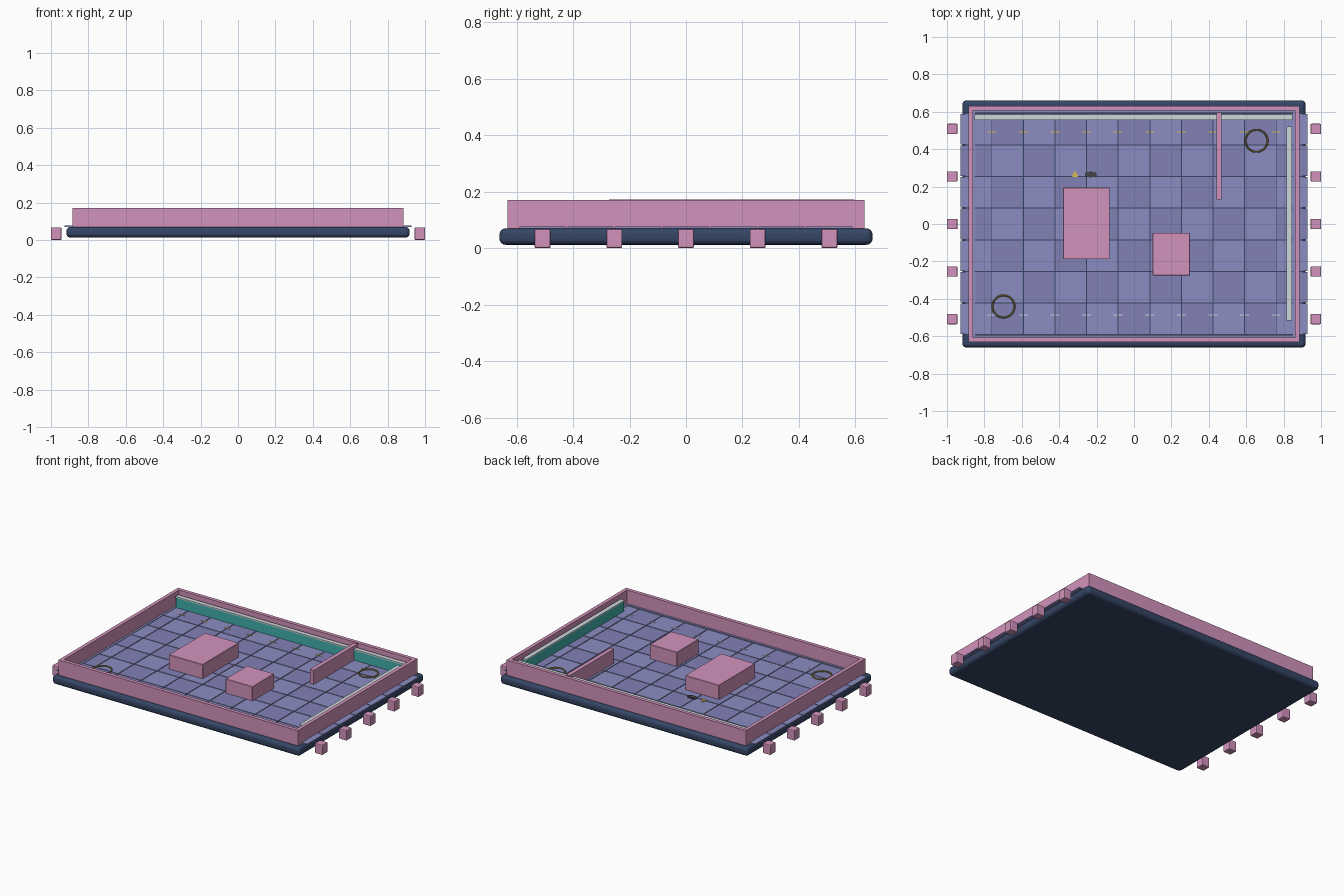
import bpy, bmesh
from math import radians
from mathutils import Matrix, Vector

if "Cube" in bpy.data.objects:
    bpy.data.objects.remove(bpy.data.objects["Cube"])


def material(name, rgb):
    m = bpy.data.materials.new(name)
    m.diffuse_color = (*rgb, 1)
    m.use_nodes = True
    m.node_tree.nodes["Principled BSDF"].inputs["Base Color"].default_value = m.diffuse_color
    return m


PINK = material("pink", (0.65, 0.29, 0.50))
NAVY = material("navy", (0.035, 0.06, 0.13))
LILAC = material("lilac", (0.26, 0.27, 0.54))
LILAC_DARK = material("lilac_dark", (0.22, 0.22, 0.47))
TEAL = material("teal", (0.05, 0.43, 0.41))
PALE = material("pale", (0.62, 0.68, 0.72))
YELLOW = material("yellow", (0.70, 0.50, 0.10))
BRASS = material("brass", (0.30, 0.24, 0.08))
DARK = material("dark", (0.06, 0.06, 0.07))


def boxes(name, spans, mats, bevel=0, segments=2, pick=None):
    """One object made of boxes given as (x0, x1, y0, y1, z0, z1)."""
    bm = bmesh.new()
    for i, (x0, x1, y0, y1, z0, z1) in enumerate(spans):
        mat = (Matrix.Translation(((x0 + x1) / 2, (y0 + y1) / 2, (z0 + z1) / 2))
               @ Matrix.Diagonal((x1 - x0, y1 - y0, z1 - z0, 1)))
        made = bmesh.ops.create_cube(bm, size=1, matrix=mat)
        if pick:
            for f in {f for v in made["verts"] for f in v.link_faces}:
                f.material_index = pick[i]
    me = bpy.data.meshes.new(name)
    bm.to_mesh(me)
    bm.free()
    for m in mats:
        me.materials.append(m)
    ob = bpy.data.objects.new(name, me)
    bpy.context.collection.objects.link(ob)
    if bevel:
        mod = ob.modifiers.new("bevel", "BEVEL")
        mod.width, mod.segments = bevel, segments
    return ob


def frame(x, y, t, z0, z1):
    """Four spans forming a rectangular frame of thickness t."""
    return [(-x, x, -y, -y + t, z0, z1), (-x, x, y - t, y, z0, z1),
            (-x, -x + t, -y + t, y - t, z0, z1), (x - t, x, -y + t, y - t, z0, z1)]


# Rounded base slab
boxes("base", [(-0.917, 0.917, -0.661, 0.661, 0.012, 0.07)], [NAVY], 0.022, 4)

# Tiled floor, 11 by 7, with narrow gaps
P, G, FLOOR = 0.169, 0.0025, 0.077
spans, pick = [], []
for i in range(11):
    for j in range(7):
        x, y, h = (i - 5) * P, (j - 3) * P, P / 2 - G
        spans.append((x - h, x + h, y - h, y + h, 0.069, FLOOR))
        pick.append((i + j) % 2)
boxes("floor_tiles", spans, [LILAC, LILAC_DARK], pick=pick)

# Perimeter walls and inner skirting
boxes("outer_walls", frame(0.886, 0.632, 0.024, 0.07, 0.171), [PINK])
boxes("skirting", frame(0.862, 0.608, 0.014, 0.068, 0.08), [LILAC])

# Partition and the two interior blocks
boxes("partition_wall", [(0.441, 0.469, 0.13, 0.597, 0.075, 0.172)], [PINK])
boxes("large_block", [(-0.38, -0.13, -0.188, 0.194, 0.075, 0.172)], [PINK], 0.002, 1)
boxes("small_block", [(0.10, 0.30, -0.275, -0.047, 0.075, 0.172)], [PINK], 0.002, 1)

# Teal panels with pale caps along the back and right walls
boxes("back_panel", [(-0.85, 0.846, 0.558, 0.582, 0.075, 0.143)], [TEAL])
boxes("back_panel_cap", [(-0.852, 0.848, 0.555, 0.585, 0.143, 0.151)], [PALE])
boxes("right_panel", [(0.818, 0.842, -0.513, 0.518, 0.075, 0.143)], [TEAL])
boxes("right_panel_cap", [(0.815, 0.845, -0.516, 0.521, 0.143, 0.151)], [PALE])

# Dashed floor markings, centred on the tile joints
for name, y, mat in (("yellow_dashes", 0.491, YELLOW), ("pale_dashes", -0.487, PALE)):
    boxes(name, [((k - 4.5) * P - 0.024, (k - 4.5) * P + 0.024, y - 0.003, y + 0.003,
                  FLOOR - 0.002, FLOOR + 0.002) for k in range(10)], [mat])

# Small bevelled blocks outside both ends
boxes("side_blocks", [(s * 0.972 - 0.028, s * 0.972 + 0.028,
                       k * 0.254 - 0.028, k * 0.254 + 0.028, 0.0, 0.068)
                      for s in (-1, 1) for k in range(-2, 3)], [PINK], 0.005, 2)

# Thin floor rings
for n, (x, y) in enumerate(((0.655, 0.445), (-0.698, -0.441))):
    bpy.ops.mesh.primitive_torus_add(location=(x, y, FLOOR + 0.006), major_radius=0.059,
                                     minor_radius=0.005, major_segments=40, minor_segments=8)
    ring = bpy.context.object
    ring.name = f"floor_ring_{n + 1}"
    ring.data.materials.append(BRASS)
    bpy.ops.object.shade_smooth_by_angle()

# Flat triangular marker on the floor
bpy.ops.mesh.primitive_cylinder_add(vertices=3, radius=0.023, depth=0.006,
                                    location=(-0.315, 0.263, FLOOR + 0.002))
bpy.context.object.name = "triangle_marker"
bpy.context.object.data.materials.append(YELLOW)

# Small dark ribbed fitting next to it
for n in range(3):
    bpy.ops.mesh.primitive_cylinder_add(vertices=16, radius=0.018 if n == 1 else 0.014,
                                        depth=0.008,
                                        location=(-0.231 + (n - 1) * 0.018, 0.265, FLOOR + 0.004))
    ob = bpy.context.object
    ob.name = f"floor_fitting_{n + 1}"
    ob.data.materials.append(DARK)
    bpy.ops.object.shade_smooth_by_angle()
